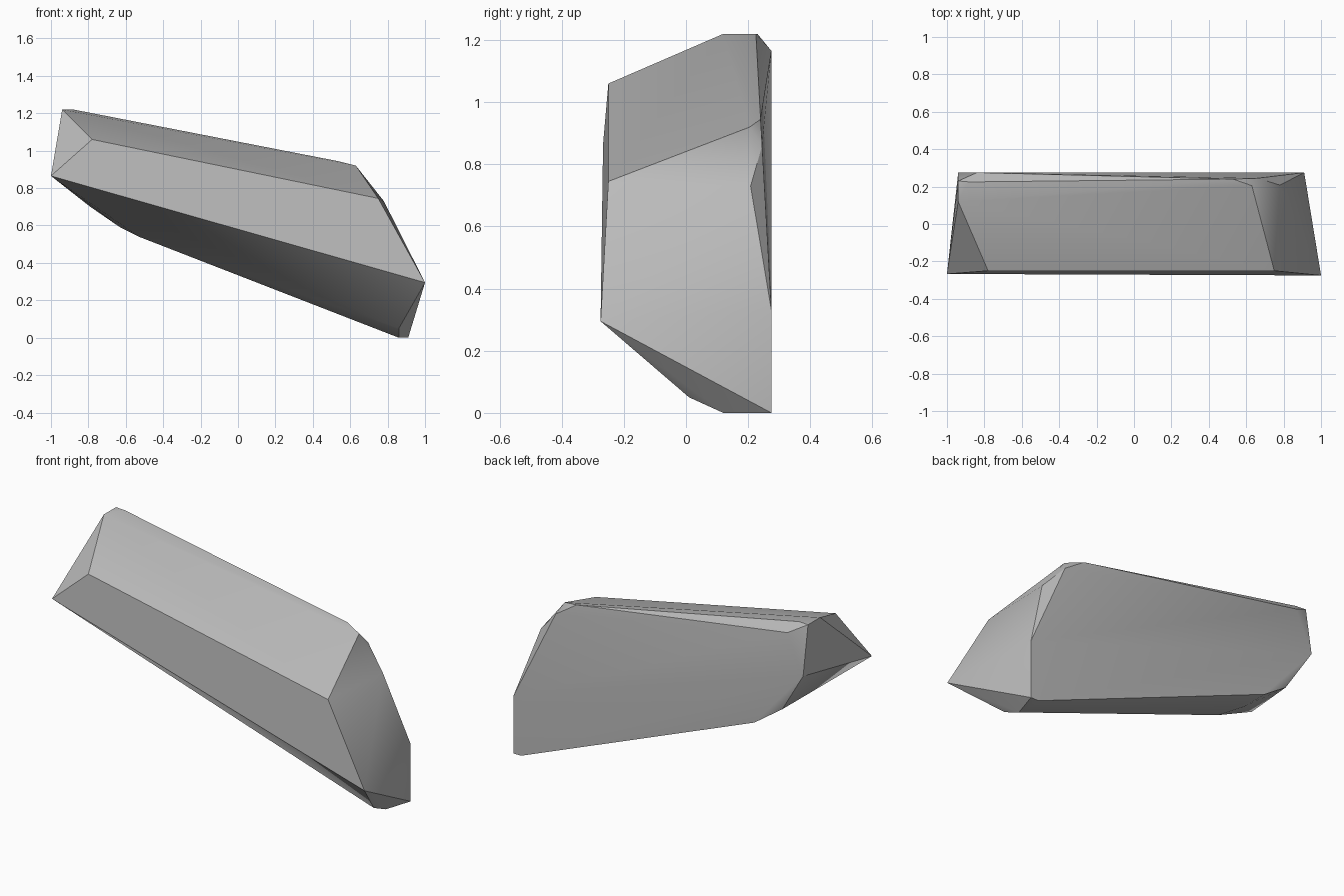
import bpy, bmesh, math

cube = bpy.data.objects.get("Cube")
if cube:
    bpy.data.objects.remove(cube, do_unlink=True)

# Stone colour
stone = bpy.data.materials.new("grey_stone")
stone.use_nodes = True
colour = (0.5, 0.5, 0.5, 1)
stone.diffuse_color = colour
stone.node_tree.nodes["Principled BSDF"].inputs["Base Color"].default_value = colour

# Corners of the chiselled slab
front = [(-1, -.267, .865), (-.78, -.25, 1.06), (.75, -.25, .745), (1, -.275, .295)]
top_ridge = [(-.94, .12, 1.22), (-.94, .23, 1.22), (-.88, .225, 1.22),
             (.53, .24, .945), (.63, .205, .92), (.66, .245, .86), (.78, .208, .73)]
back = [(-.84, .275, 1.165), (-.94, .275, .94), (-.63, .275, .59),
        (.86, .275, 0), (.91, .275, 0), (.91, .275, .33)]
underside = [(-.79, .25, .70), (-.63, .11, .59), (-.53, .03, .54),
             (.86, .01, .05), (.86, .12, 0)]

# Wrap the corners in one faceted rock
bm = bmesh.new()
for corner in front + top_ridge + back + underside:
    bm.verts.new(corner)
bmesh.ops.convex_hull(bm, input=bm.verts[:])
bmesh.ops.delete(bm, geom=[v for v in bm.verts if not v.link_faces], context='VERTS')
bmesh.ops.dissolve_limit(bm, angle_limit=math.radians(1), verts=bm.verts[:], edges=bm.edges[:])
bmesh.ops.recalc_face_normals(bm, faces=bm.faces[:])
mesh = bpy.data.meshes.new("rock_slab")
bm.to_mesh(mesh)
bm.free()
mesh.materials.append(stone)
rock = bpy.data.objects.new("rock_slab", mesh)
bpy.context.collection.objects.link(rock)

# Soft shading with crisp chiselled edges
bpy.context.view_layer.objects.active = rock
rock.select_set(True)
bpy.ops.object.shade_smooth_by_angle(angle=math.radians(30))
